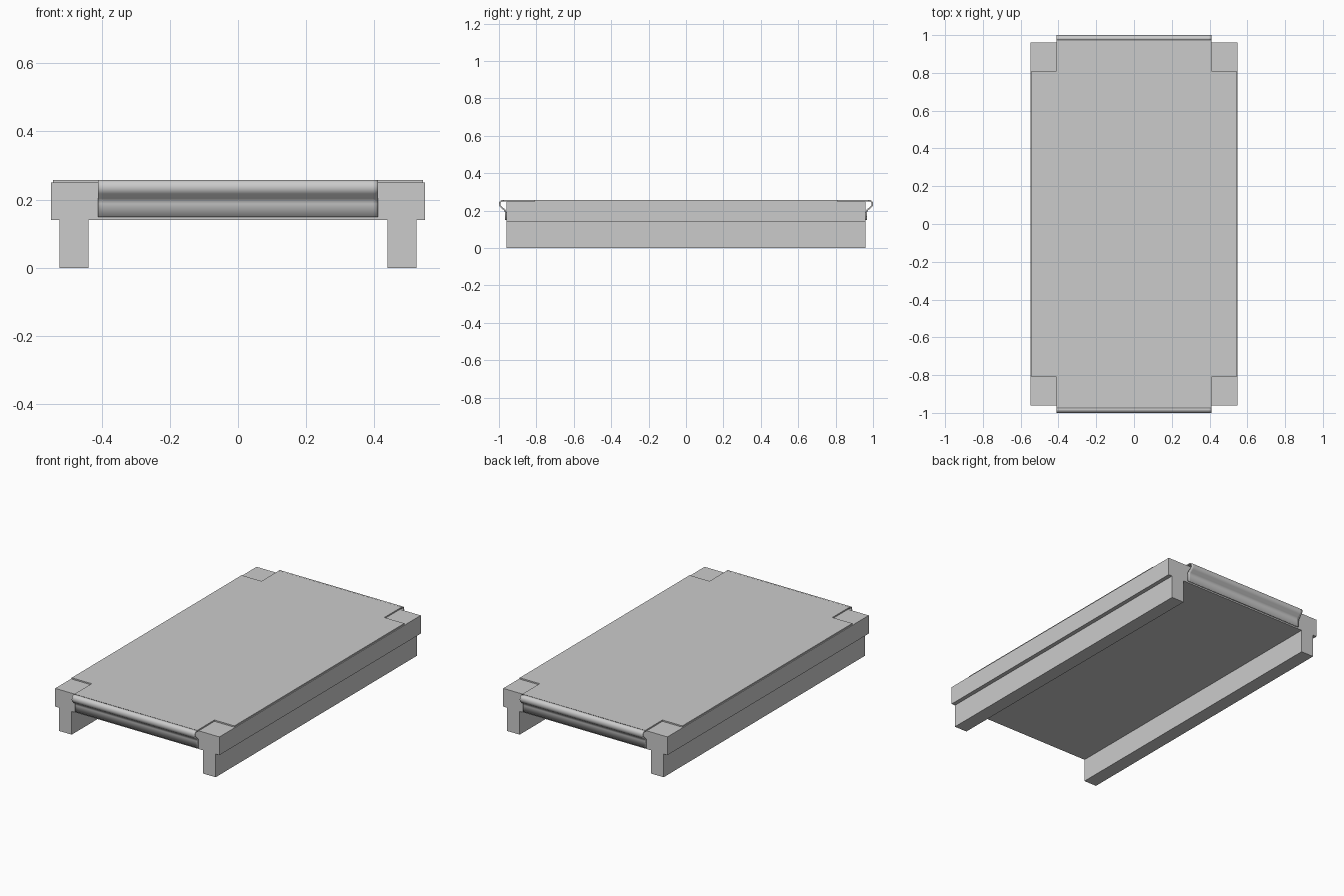
import bpy
import bmesh

cube = bpy.data.objects.get("Cube")
if cube:
    bpy.data.objects.remove(cube, do_unlink=True)

grey = bpy.data.materials.new("light grey")
grey.use_nodes = True
grey.diffuse_color = (0.6, 0.6, 0.6, 1)
grey.node_tree.nodes["Principled BSDF"].inputs["Base Color"].default_value = (0.6, 0.6, 0.6, 1)


def add_object(name, bm):
    bmesh.ops.recalc_face_normals(bm, faces=bm.faces)
    mesh = bpy.data.meshes.new(name)
    bm.to_mesh(mesh)
    bm.free()
    mesh.materials.append(grey)
    obj = bpy.data.objects.new(name, mesh)
    bpy.context.collection.objects.link(obj)
    return obj


def extrude_outline(name, points, offset):
    """Fill an outline of 3D points and extrude it by the offset."""
    bm = bmesh.new()
    face = bm.faces.new([bm.verts.new(p) for p in points])
    result = bmesh.ops.extrude_face_region(bm, geom=[face])
    moved = [v for v in result["geom"] if isinstance(v, bmesh.types.BMVert)]
    bmesh.ops.translate(bm, verts=moved, vec=offset)
    # extrusion leaves the starting cap in place, so the solid is closed
    if not face.is_valid:
        bm.faces.new([v for v in bm.verts if v not in moved])
    return add_object(name, bm)


LENGTH = 0.96     # half length of the deck
TOP = 0.25        # deck top
SKIN = 0.008      # cover thickness
TAB = 0.41        # half width of the end flaps

# Deck with two full-length runners, as one continuous section
half = [(0.438, 0.14), (0.438, 0), (0.523, 0), (0.523, 0.14), (0.548, 0.14), (0.548, TOP)]
section = half + [(-x, z) for x, z in reversed(half)]
extrude_outline("deck_with_runners", [(x, -LENGTH, z) for x, z in section], (0, 2 * LENGTH, 0))

# Top cover with notched corners
corner = [(0.543, 0.81), (TAB, 0.81), (TAB, 0.975)]
outline = (corner + [(-x, y) for x, y in reversed(corner)]
           + [(-x, -y) for x, y in corner] + [(x, -y) for x, y in reversed(corner)])
extrude_outline("top_cover", [(x, y, TOP) for x, y in outline], (0, 0, SKIN))

# Rolled end flaps: thin strip that curls over the end and tucks against the deck
path = [(0.975, 0.258), (0.986, 0.257), (0.994, 0.252), (0.999, 0.244), (1.0, 0.234),
        (0.998, 0.225), (0.992, 0.217), (0.975, 0.203), (0.970, 0.197), (0.968, 0.188), (0.968, 0.149)]
for name, side in (("front_flap", -1), ("back_flap", 1)):
    bm = bmesh.new()
    rows = [[bm.verts.new((x, side * y, z)) for y, z in path] for x in (-TAB, -0.395, 0.395, TAB)]
    for a, b in zip(rows, rows[1:]):
        for i in range(len(path) - 1):
            bm.faces.new((a[i], a[i + 1], b[i + 1], b[i]))
    flap = add_object(name, bm)
    # Orient the outer skin away from the deck before thickening inward
    if flap.data.polygons[3].normal.y * side < 0:
        flap.data.flip_normals()
    solid = flap.modifiers.new("thickness", "SOLIDIFY")
    solid.thickness = SKIN
    solid.offset = -1
    bpy.ops.object.select_all(action="DESELECT")
    flap.select_set(True)
    bpy.context.view_layer.objects.active = flap
    bpy.ops.object.shade_smooth_by_angle(angle=0.6)
